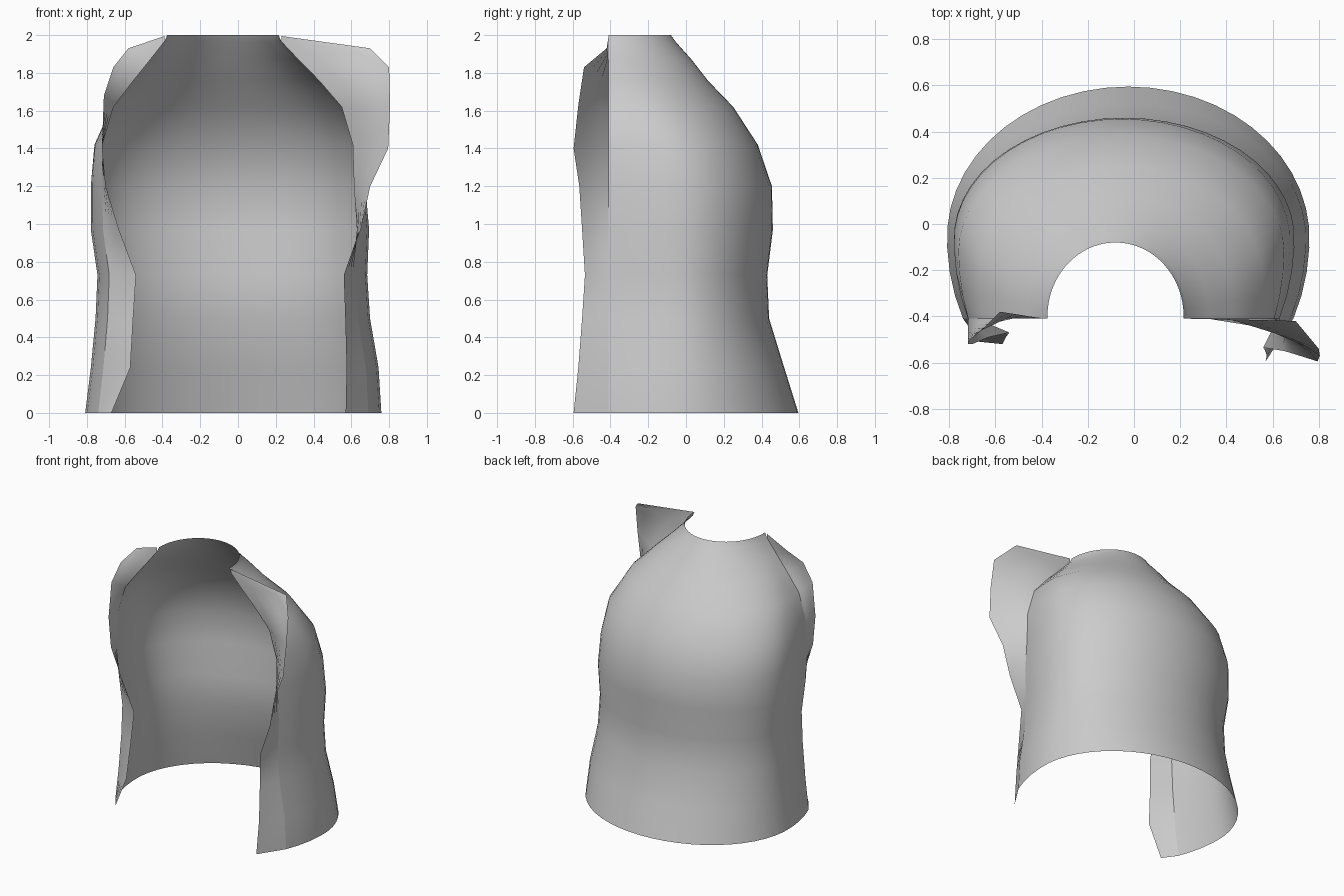
import bpy, bmesh, math
from mathutils import Vector

if "Cube" in bpy.data.objects:
    bpy.data.objects.remove(bpy.data.objects["Cube"])

# Body rings: z, left x, right x, centre y, back y
RINGS = [
    (0.00, -0.81, 0.76, -0.06, 0.595), (0.24, -0.78, 0.745, -0.06, 0.52),
    (0.50, -0.755, 0.70, -0.06, 0.44), (0.73, -0.745, 0.685, -0.06, 0.43),
    (0.97, -0.78, 0.695, -0.06, 0.46), (1.20, -0.78, 0.675, -0.07, 0.455),
    (1.42, -0.76, 0.65, -0.12, 0.38), (1.62, -0.67, 0.56, -0.25, 0.25),
    (1.76, -0.555, 0.43, -0.34, 0.115), (1.87, -0.465, 0.32, -0.38, 0.03),
    (1.965, -0.39, 0.23, -0.40, -0.055), (2.00, -0.375, 0.215, -0.40, -0.08),
]
# Free front edges of the open front, one point per ring up to the shoulder
LEFT = [(-.67, -.51, 0), (-.57, -.52, .24), (-.555, -.49, .5), (-.54, -.47, .73),
        (-.63, -.49, .97), (-.70, -.52, 1.2), (-.72, -.52, 1.42), (-.71, -.50, 1.68),
        (-.66, -.46, 1.83), (-.58, -.38, 1.93), (-.39, -.41, 1.995)]
RIGHT = [(.57, -.595, 0), (.575, -.57, .24), (.568, -.55, .5), (.56, -.535, .73),
         (.65, -.55, .97), (.70, -.565, 1.2), (.795, -.595, 1.4), (.805, -.57, 1.63),
         (.80, -.54, 1.83), (.70, -.42, 1.93), (.23, -.41, 1.995)]
EDGE_Y, SEGS, FLAP = -0.41, 32, 4


def ring_points(z, xl, xr, cy, back):
    """Half-oval from the left front seam round the back to the right one."""
    cx, hw, front = (xl + xr) / 2, (xr - xl) / 2, 0.85
    pts = []
    dip = math.asin((cy - EDGE_Y) / front)
    for i in range(SEGS + 1):
        a = math.pi + dip - (math.pi + 2 * dip) * i / SEGS
        depth = back - cy if math.sin(a) > 0 else front
        pts.append(Vector((cx + hw * math.cos(a), cy + depth * math.sin(a), z)))
    return pts


def build_sheet(name, rows, material):
    bm = bmesh.new()
    grid = [[bm.verts.new(p) for p in row] for row in rows]
    for lo, hi in zip(grid, grid[1:]):
        for i in range(len(lo) - 1):
            bm.faces.new((lo[i + 1], lo[i], hi[i], hi[i + 1]))
    bmesh.ops.remove_doubles(bm, verts=bm.verts, dist=0.0005)
    mesh = bpy.data.meshes.new(name)
    bm.to_mesh(mesh)
    bm.free()
    ob = bpy.data.objects.new(name, mesh)
    bpy.context.collection.objects.link(ob)
    mesh.materials.append(material)
    bpy.context.view_layer.objects.active = ob
    ob.select_set(True)
    bpy.ops.object.shade_smooth_by_angle(angle=math.radians(40))
    ob.select_set(False)
    return ob


cloth = bpy.data.materials.new("grey cloth")
cloth.diffuse_color = (0.6, 0.6, 0.6, 1)
cloth.use_nodes = True
cloth.node_tree.nodes["Principled BSDF"].inputs["Base Color"].default_value = cloth.diffuse_color

# Back and sides of the garment, up to the neck opening
body = [ring_points(*r) for r in RINGS]
build_sheet("garment_back", body, cloth)

# Front panels: from the side seam to the free edge, flaring at the shoulder
left_rows, right_rows = [], []
for row, l, r in zip(body, LEFT, RIGHT):
    ts = [i / FLAP for i in range(FLAP + 1)]
    left_rows.append([Vector(l).lerp(row[0], t) for t in ts])
    right_rows.append([row[-1].lerp(Vector(r), t) for t in ts])
build_sheet("left_front_panel", left_rows, cloth)
build_sheet("right_front_panel", right_rows, cloth)
